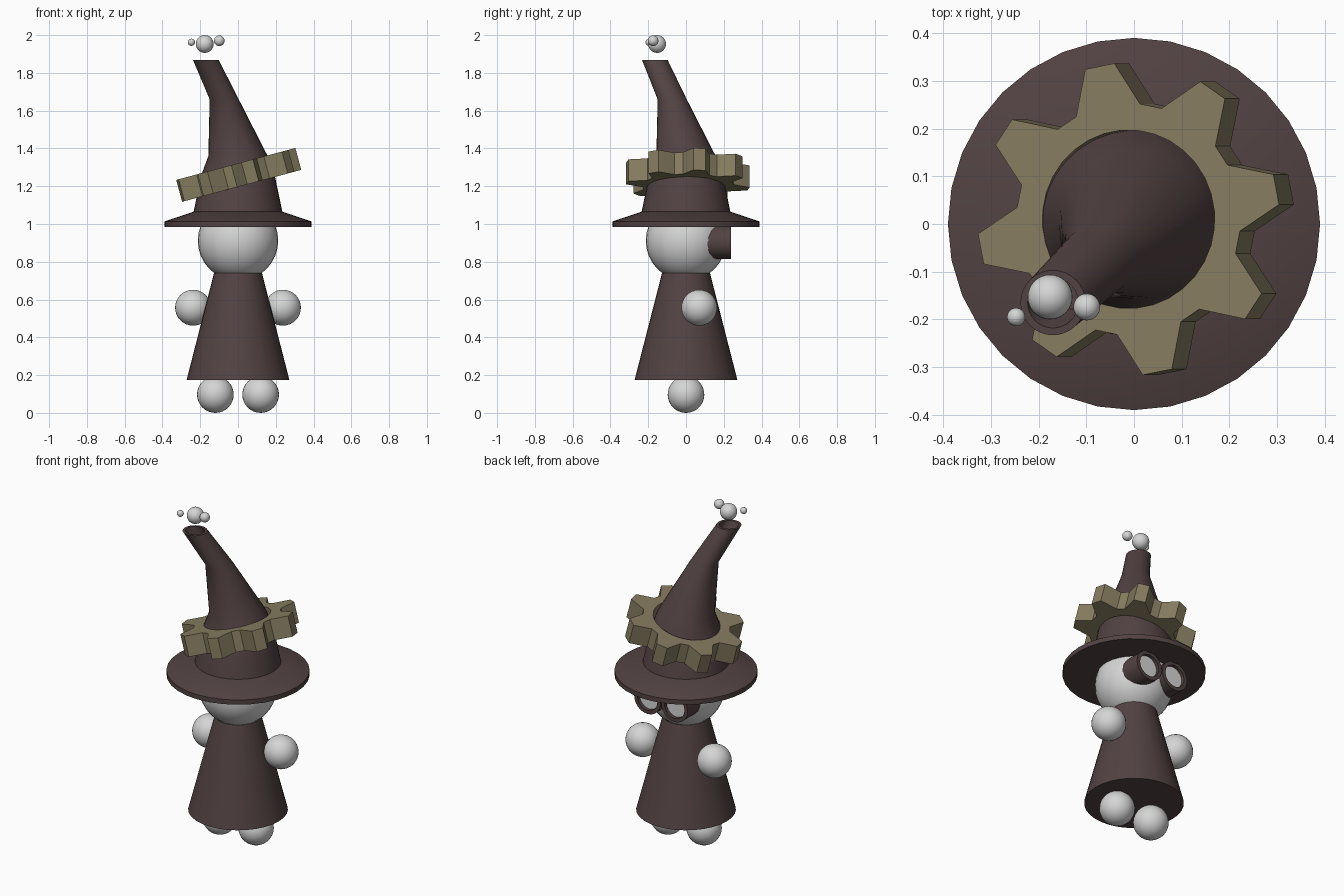
import bpy, bmesh, math
from mathutils import Vector, Matrix

if "Cube" in bpy.data.objects:
    bpy.data.objects.remove(bpy.data.objects["Cube"])


def material(name, rgb):
    m = bpy.data.materials.new(name)
    m.diffuse_color = (*rgb, 1.0)
    m.use_nodes = True
    m.node_tree.nodes["Principled BSDF"].inputs["Base Color"].default_value = m.diffuse_color
    return m


BROWN = material("dark brown leather", (0.085, 0.055, 0.055))
BRASS = material("dull brass", (0.235, 0.20, 0.115))
GRAY = material("light gray", (0.66, 0.67, 0.66))


def finish(bm, name, mat, smooth=35):
    bmesh.ops.recalc_face_normals(bm, faces=bm.faces)
    me = bpy.data.meshes.new(name)
    bm.to_mesh(me)
    bm.free()
    ob = bpy.data.objects.new(name, me)
    bpy.context.collection.objects.link(ob)
    me.materials.append(mat)
    bpy.ops.object.select_all(action='DESELECT')
    ob.select_set(True)
    bpy.context.view_layer.objects.active = ob
    bpy.ops.object.shade_smooth_by_angle(angle=math.radians(smooth))
    return ob


def ball(name, centre, r, mat=GRAY):
    bm = bmesh.new()
    bmesh.ops.create_uvsphere(bm, u_segments=32, v_segments=16, radius=r,
                              matrix=Matrix.Translation(centre))
    return finish(bm, name, mat)


def loft(name, rings, mat, matrix=None, n=32):
    """Round part through rings (x, y, z, radius), closed at both ends."""
    bm = bmesh.new()
    loops = []
    for x, y, z, r in rings:
        loops.append([bm.verts.new((x + r * math.cos(2 * math.pi * i / n),
                                    y + r * math.sin(2 * math.pi * i / n), z))
                      for i in range(n)])
    for a, b in zip(loops, loops[1:]):
        for i in range(n):
            j = (i + 1) % n
            bm.faces.new((a[i], a[j], b[j], b[i]))
    bm.faces.new(loops[0][::-1])
    bm.faces.new(loops[-1])
    if matrix:
        bm.transform(matrix)
    return finish(bm, name, mat)


# Body, head, hands and feet
loft("robe", [(0, 0, 0.175, 0.272), (0, 0, 0.74, 0.127)], BROWN)
ball("head", (0, 0, 0.912), 0.213)
for side, s in (("left", -1), ("right", 1)):
    ball(side + "_foot", (s * 0.12, 0, 0.097), 0.097)
    ball(side + "_hand", (s * 0.238, 0.07, 0.557), 0.095)

# Goggles: recessed tubes on the face, pointing along +y
turn = Matrix.Rotation(-math.pi / 2, 4, 'X')
for side, s in (("left", -1), ("right", 1)):
    place = Matrix.Translation((s * 0.09, 0, 0.903)) @ turn
    loft(side + "_goggle",
         [(0, 0, 0.08, 0.088), (0, 0, 0.238, 0.088),
          (0, 0, 0.238, 0.066), (0, 0, 0.212, 0.066)], BROWN, place)
    loft(side + "_lens",
         [(0, 0, 0.213, 0.065), (0, 0, 0.219, 0.065)], GRAY, place)

# Hat: sloped brim and bent crown that ends in an open chimney
loft("hat_brim", [(0, 0, 0.985, 0.39), (0, 0, 1.013, 0.39),
                  (0, 0, 1.065, 0.235)], BROWN)
loft("hat_crown", [(0, 0, 1.06, 0.236), (0, 0, 1.26, 0.194),
                   (0, 0, 1.36, 0.157), (-0.073, -0.073, 1.66, 0.077),
                   (-0.17, -0.165, 1.868, 0.068),
                   (-0.17, -0.165, 1.868, 0.053),
                   (-0.13, -0.128, 1.78, 0.05)], BROWN)


# Gear hat band: eight teeth, four equal steps per tooth
def gear(name, teeth, tip, root, hole, thick, phase):
    bm = bmesh.new()
    n = teeth * 4
    loops = []
    for z, outer in ((thick / 2, True), (-thick / 2, True),
                     (-thick / 2, False), (thick / 2, False)):
        ring = []
        for i in range(n):
            a = phase + 2 * math.pi * (i - 0.5) / n
            r = (tip if i % 4 < 2 else root) if outer else hole
            ring.append(bm.verts.new((r * math.cos(a), r * math.sin(a), z)))
        loops.append(ring)
    for k in range(4):
        a, b = loops[k], loops[(k + 1) % 4]
        for i in range(n):
            j = (i + 1) % n
            bm.faces.new((a[i], a[j], b[j], b[i]))
    bm.transform(Matrix.Translation((0.004, 0.01, 1.26))
                 @ Matrix.Rotation(math.radians(-15), 4, 'Y'))
    return finish(bm, name, BRASS, 20)


gear("gear_band", 8, 0.328, 0.243, 0.187, 0.12, math.radians(11))

# Smoke puffs above the chimney
ball("smoke_puff_large", (-0.176, -0.153, 1.953), 0.047)
ball("smoke_puff_medium", (-0.099, -0.174, 1.97), 0.028)
ball("smoke_puff_small", (-0.247, -0.195, 1.962), 0.019)
